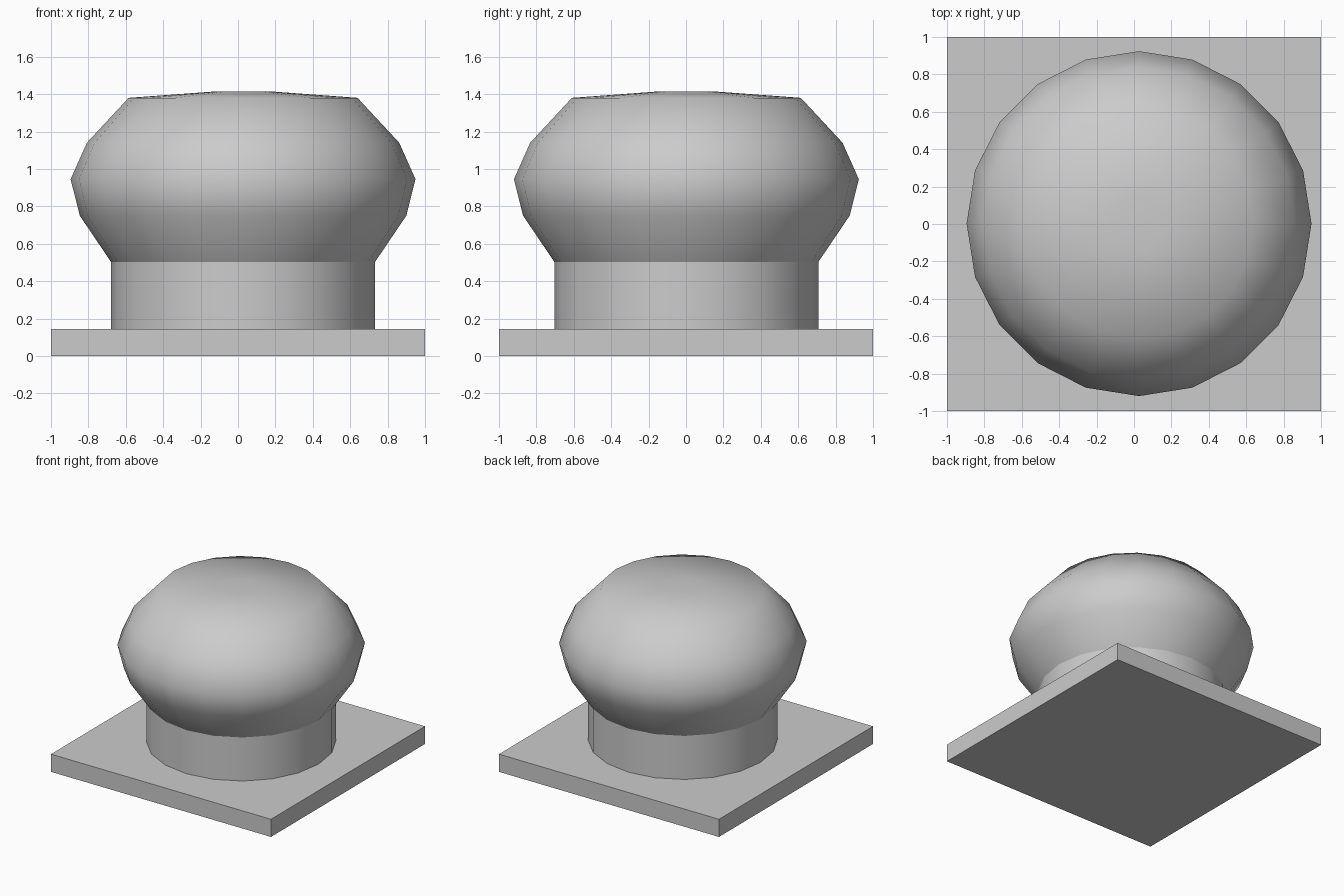
import bpy, bmesh
from math import cos, sin, tau

if "Cube" in bpy.data.objects:
    bpy.data.objects.remove(bpy.data.objects["Cube"])

SIDES = 20
CENTRE = (0.027, 0.002)


def make_object(name, bm, smooth):
    bmesh.ops.recalc_face_normals(bm, faces=bm.faces)
    mesh = bpy.data.meshes.new(name)
    bm.to_mesh(mesh)
    bm.free()
    for p in mesh.polygons:
        # flat end faces keep their crisp edge
        p.use_smooth = smooth
    obj = bpy.data.objects.new(name, mesh)
    bpy.context.collection.objects.link(obj)
    return obj


def lathe(name, profile, cap_top=False):
    """Turn a list of (radius, height) points into a round part."""
    bm = bmesh.new()
    rings = [[bm.verts.new((CENTRE[0] + r * cos(tau * i / SIDES),
                            CENTRE[1] + r * sin(tau * i / SIDES), z))
              for i in range(SIDES)] for r, z in profile]
    for low, high in zip(rings, rings[1:]):
        for i in range(SIDES):
            j = (i + 1) % SIDES
            bm.faces.new((low[i], low[j], high[j], high[i]))
    if cap_top:
        bm.faces.new(rings[-1])
    bm.normal_update()
    obj = make_object(name, bm, True)
    return obj


# square base plate
bm = bmesh.new()
bmesh.ops.create_cube(bm, size=1)
for v in bm.verts:
    v.co = (v.co.x * 2, v.co.y * 2, (v.co.z + 0.5) * 0.145)
make_object("base_plate", bm, False)

# round neck
lathe("neck", [(0.706, 0.145), (0.706, 0.503)])

# bulging cap with a shallow domed top
lathe("cap", [(0.706, 0.503), (0.873, 0.75), (0.922, 0.945), (0.835, 1.14),
              (0.612, 1.38), (0.14, 1.415)], cap_top=True)
